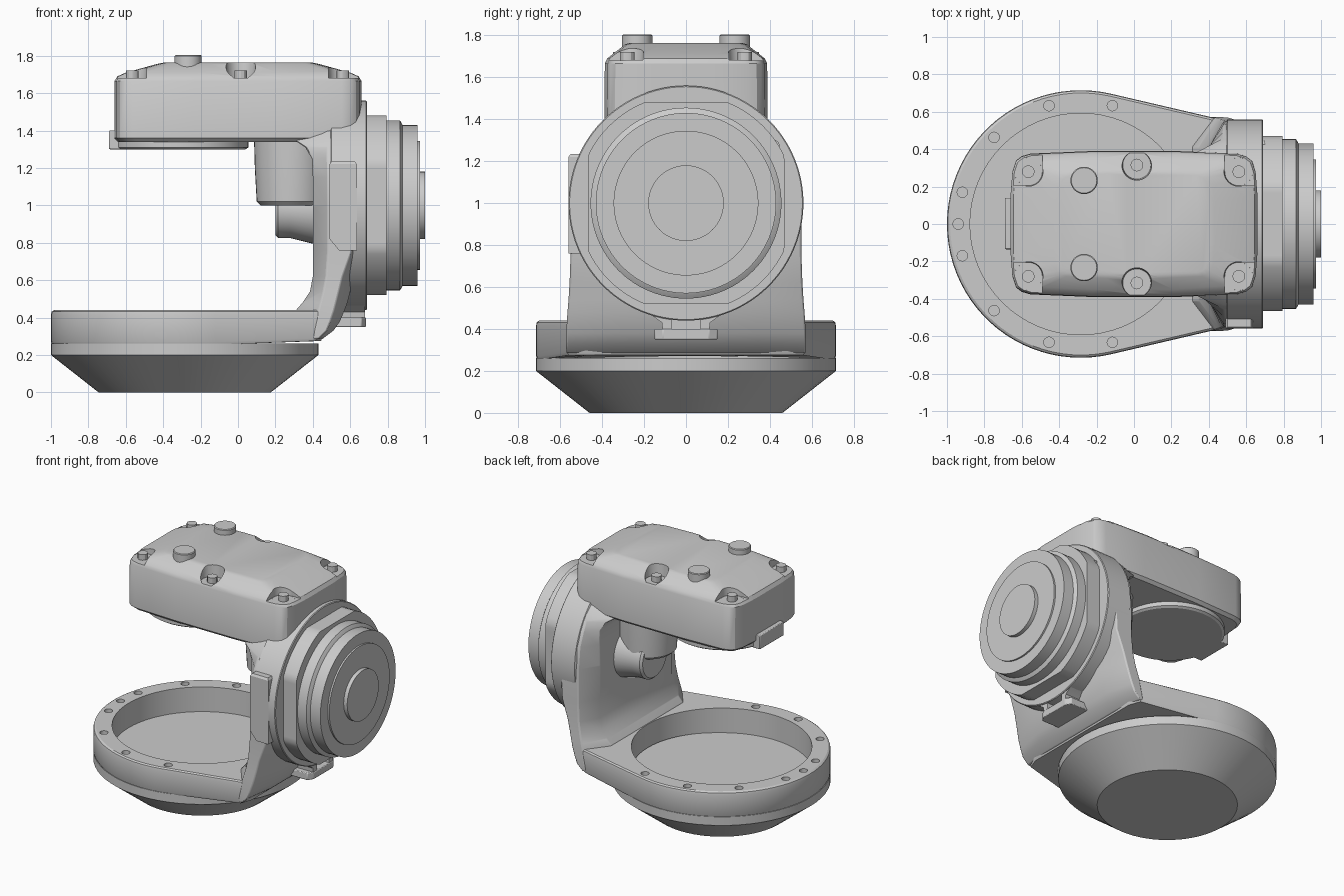
import bpy, bmesh
from math import sin, cos, pi, sqrt, radians

if "Cube" in bpy.data.objects:
    bpy.data.objects.remove(bpy.data.objects["Cube"])

CX = -0.285  # centre of the base ring


def activate(ob):
    bpy.ops.object.select_all(action='DESELECT')
    ob.select_set(True)
    bpy.context.view_layer.objects.active = ob


def loft(name, rings, bevel=0.0, angle=30):
    """Skin a list of equal-length closed rings and cap both ends."""
    bm = bmesh.new()
    vs = [[bm.verts.new(p) for p in r] for r in rings]
    n = len(rings[0])
    for a, b in zip(vs, vs[1:]):
        for i in range(n):
            bm.faces.new((a[i], a[(i + 1) % n], b[(i + 1) % n], b[i]))
    bm.faces.new(vs[0])
    bm.faces.new(vs[-1])
    bmesh.ops.recalc_face_normals(bm, faces=bm.faces)
    me = bpy.data.meshes.new(name)
    bm.to_mesh(me)
    bm.free()
    ob = bpy.data.objects.new(name, me)
    bpy.context.collection.objects.link(ob)
    activate(ob)
    bpy.ops.object.shade_smooth_by_angle(angle=radians(angle))
    if bevel:
        m = ob.modifiers.new("bevel", 'BEVEL')
        m.width, m.segments, m.limit_method = bevel, 2, 'ANGLE'
    return ob


def turned(name, c, profile, axis='Z', n=64, bevel=0.0):
    """Round part from (radius, position) pairs along an axis; c is the 2D centre."""
    rings = []
    for r, h in profile:
        ps = [(r * cos(2 * pi * i / n), r * sin(2 * pi * i / n)) for i in range(n)]
        rings.append([(c[0] + u, c[1] + v, h) if axis == 'Z' else (h, c[0] + u, c[1] + v)
                      for u, v in ps])
    return loft(name, rings, bevel)


def box(name, x, y, z, bevel=0.0):
    ring = [(x[0], y[0]), (x[1], y[0]), (x[1], y[1]), (x[0], y[1])]
    return loft(name, [[(a, b, h) for a, b in ring] for h in z], bevel)


def cut(ob, cutters):
    for c in cutters:
        activate(ob)
        m = ob.modifiers.new("cut", 'BOOLEAN')
        m.operation, m.solver, m.object = 'DIFFERENCE', 'EXACT', c
        bpy.ops.object.modifier_apply(modifier=m.name)
        bpy.data.objects.remove(c)
    activate(ob)
    bpy.ops.object.shade_smooth_by_angle(angle=radians(30))


# Conical foot; its top is the floor of the recess
turned("base_cone", (CX, 0), [(.46, 0), (.715, .2), (.715, .262)])

# Ring plate with tapering tail under the arm; the tail is trimmed short at the bottom
arc = [radians(76.8 + (360 - 153.6) * i / 48) for i in range(49)]
outline = [(CX + .715 * cos(a), .715 * sin(a)) for a in arc]
outline += [(.44, -.565), (.47, -.48), (.47, .48), (.44, .565)]
plate = loft("ring_plate", [[(-.15 + (x + .15) * s - (.02 if x > .4 and z < .3 else 0), y * s,
                              z + (lift if x > .4 else 0)) for x, y in outline]
                            for s, z, lift in ((.99, .255, .02), (1, .27, .02), (1, .415, 0),
                                               (.995, .432, 0), (.98, .44, 0))])
holes = [turned("recess_cutter", (CX, 0), [(.592, .2), (.592, .6)])]
for d in (180, 165, 135, 105, 75, -165, -135, -105, -75):
    a = radians(d)
    holes.append(turned("hole_cutter", (CX + .655 * cos(a), .655 * sin(a)), [(.028, .40), (.028, .6)], n=16))
cut(plate, holes)

# Upright arm: z, inner x, side corner x, outer corner x, outer middle x, half width
levels = [(.285, .31, .40, .43, .45, .57), (.33, .31, .41, .475, .51, .572),
          (.38, .31, .42, .495, .545, .57), (.44, .31, .43, .515, .57, .568),
          (.48, .345, .44, .525, .585, .565), (.54, .385, .455, .54, .60, .56),
          (.62, .40, .47, .56, .615, .555), (.76, .40, .48, .61, .64, .55),
          (1.0, .40, .48, .62, .64, .55)]
for z, xi in ((1.15, .4), (1.25, .395), (1.31, .36), (1.35, .30), (1.45, .38), (1.52, .45), (1.55, .5)):
    levels.append((z, xi, max(.48, xi + .06), .62, .64, sqrt(.555 ** 2 - (z - 1) ** 2)))
rings = []
for z, xi, xm, xs, xo, w in levels:
    c = min(.41, w * .85)
    half = [(xi, c), (xm, w), (xs, w), (xo, w * .6)]
    rings.append([(x, y, z) for x, y in half] + [(x, -y, z) for x, y in reversed(half)])
loft("arm", rings, .008, 35)

# Side pad on the front of the arm
loft("arm_side_pad", [[(x0, y0, z), (x1, y0, z), (x1, -.45, z), (x0, -.45, z)]
                      for z, y0, x0, x1 in ((.76, -.56, .54, .635), (.82, -.56, .49, .635),
                                            (1.22, -.56, .49, .635), (1.235, -.55, .50, .625))])

# Round joint housing facing right
turned("joint_housing", (0, 1), [(.53, .48), (.56, .50), (.56, .685), (.555, .69)], 'X', 96)
flange = [(max(-.465, min(.47, .52 * cos(2 * pi * i / 96))), max(-.48, min(.48, .52 * sin(2 * pi * i / 96))))
          for i in range(96)]
loft("joint_flange", [[(x, y, 1 + z) for y, z in flange] for x in (.66, .795)])
turned("joint_cover", (0, 1), [(.455, .78), (.455, .865), (.44, .875), (.43, .88), (.43, .96),
                               (.345, .96), (.345, .972), (.18, .972), (.18, 1.0)], 'X', 96)
turned("housing_bolt", (.42, 1.275), [(.026, .66), (.026, .70)], 'X', 16)

# Bracket below the joint
loft("bracket_plate", [[(x, y, z) for x, y in ((.50, -.15), (.66, -.15), (.685, -.11), (.685, .11),
                                               (.66, .15), (.50, .15))] for z in (.35, .40)], .005)
box("bracket_web", (.5, .62), (-.11, .11), (.37, .55))
for s in (-1, 1):
    loft("bracket_rib", [[(x, s * y, z) for x, y in ((.55, y0), (.68, y0), (.68, y1), (.55, y1))]
                         for z, y0, y1 in ((.38, .07, .11), (.43, .07, .115), (.47, .07, .17), (.5, .07, .24))])

# Head housing with chamfered lid
quad = [(1, .40), (.985, .72), (.955, .87), (.91, .93), (.84, .965), (.35, 1)]
shape = quad + [(-x, y) for x, y in reversed(quad)]
shape += [(-x, -y) for x, y in quad] + [(x, -y) for x, y in reversed(quad)]
head = loft("head_housing", [[(x * a, y * b, z) for x, y in shape] for a, b, z in
                             ((.64, .37, 1.34), (.66, .39, 1.36), (.66, .387, 1.665), (.645, .375, 1.69),
                              (.60, .35, 1.71), (.43, .29, 1.757), (.40, .27, 1.763))])
spots = [(x, s * y) for s in (-1, 1) for x, y in ((-.565, .28), (.56, .28), (.015, .315))]
pockets = []
for x, y in spots:
    s = 1 if y > 0 else -1
    pockets.append(turned("pocket_cutter", (x, y), [(.075, 1.68), (.09, 1.9)], n=32))
    if abs(x) > .3:
        e = .2 if x > 0 else -.2
        pockets.append(box("slot_cutter", sorted((x, x + e)), (y - .075, y + .075), (1.682, 1.9)))
        pockets.append(box("slot_cutter", (x - .075, x + .075), sorted((y, y + s * .2)), (1.681, 1.9)))
cut(head, pockets)

# Lid bolts and the two tall plugs
for x, y in spots:
    turned("lid_bolt", (x, y), [(.034, 1.66), (.034, 1.72)], n=12)
for s in (-1, 1):
    turned("lid_plug", (-.267, s * .233), [(.073, 1.7), (.073, 1.798), (.068, 1.803)], n=32)

# Underside of the head: round mount and end tab
turned("head_mount", (-.305, 0), [(.345, 1.30), (.36, 1.31), (.36, 1.37)])
box("head_end_tab", (-.69, -.55), (-.135, .14), (1.30, 1.40), .005)

# Drive bosses between head and arm
turned("drive_boss", (.29, .02), [(.17, 1.0), (.19, 1.02), (.2, 1.2), (.205, 1.38)], n=40)
turned("drive_cap", (.07, .98), [(.14, .2), (.155, .215), (.155, .28), (.19, .42)], 'X', 40)
